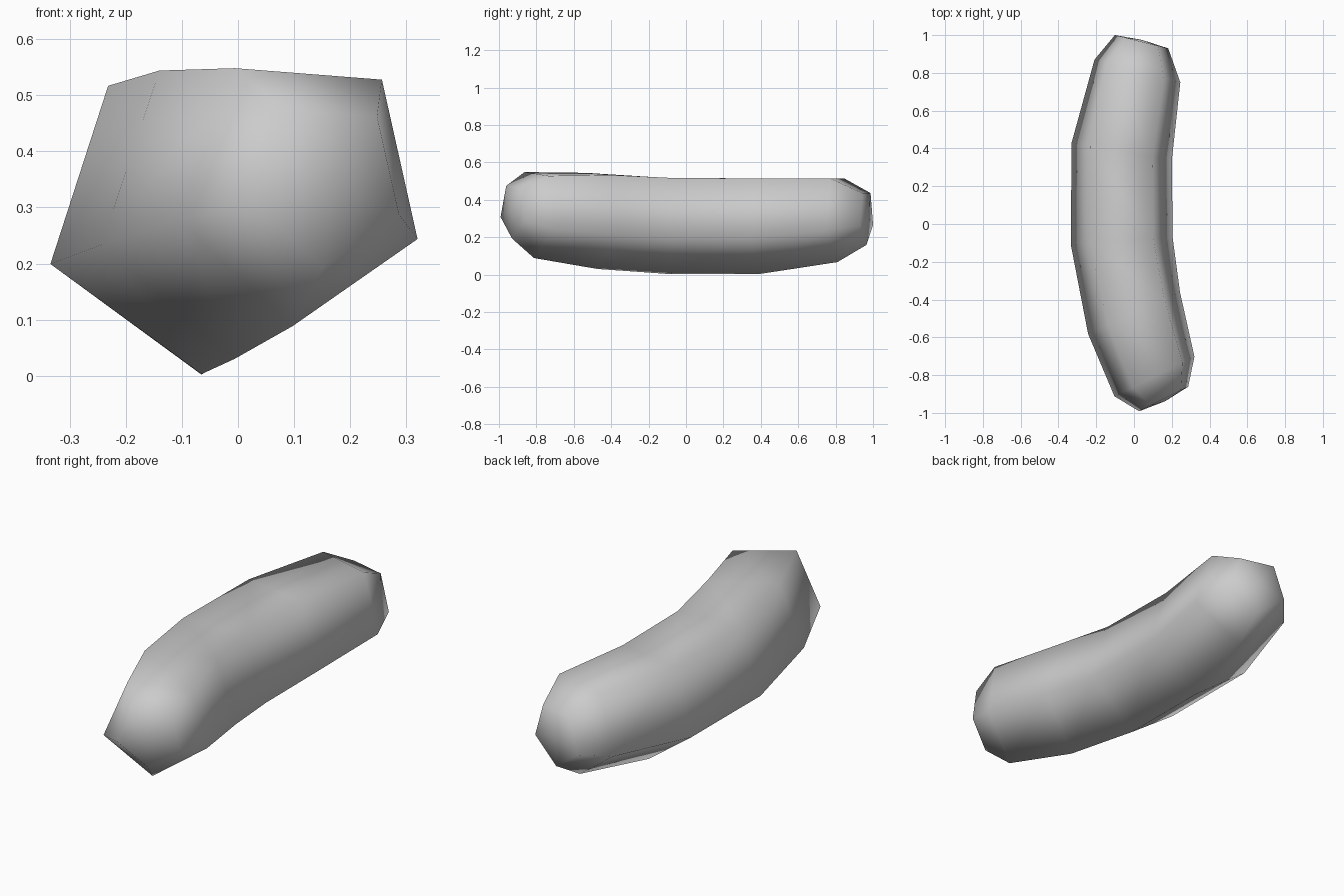
import bpy, bmesh
from math import sin, cos, pi, radians
from mathutils import Matrix, Vector

cube = bpy.data.objects.get("Cube")
if cube:
    bpy.data.objects.remove(cube, do_unlink=True)

grey = bpy.data.materials.new("plain grey")
grey.use_nodes = True
colour = (0.6, 0.6, 0.6, 1)
grey.diffuse_color = colour
grey.node_tree.nodes["Principled BSDF"].inputs["Base Color"].default_value = colour

SIDES = 5
# Sections from front to back: centre x, y, z, radius, heading, roll (degrees)
SECTIONS = [
    (0.16, -0.925, 0.345, 0.153, 26.6, 4),
    (0.113, -0.805, 0.337, 0.249, 26.3, 4),
    (0.003, -0.47, 0.311, 0.281, 24.4, 2),
    (-0.065, -0.09, 0.287, 0.284, 4.3, 0),
    (-0.065, 0.385, 0.285, 0.283, -9.6, 0),
    (0.018, 0.81, 0.314, 0.247, -14.8, 0),
    (0.04, 0.965, 0.312, 0.153, -14, 0),
]


def add_ring(bm, x, y, z, radius, heading, roll):
    """One five-sided section, flat side up."""
    turn = (Matrix.Translation((x, y, z)) @ Matrix.Rotation(radians(heading), 4, 'Z')
            @ Matrix.Rotation(radians(roll), 4, 'Y'))
    angles = [2 * pi * i / SIDES - pi / 2 for i in range(SIDES)]
    return [bm.verts.new(turn @ Vector((radius * cos(a), 0, radius * sin(a)))) for a in angles]


def add_cap(bm, ring, section, bulge):
    """Shallow fan closing an end."""
    x, y, z, _, heading, _ = section
    h = radians(heading)
    tip = bm.verts.new((x - sin(h) * bulge, y + cos(h) * bulge, z))
    for i in range(SIDES):
        bm.faces.new((ring[i], ring[(i + 1) % SIDES], tip))


# Curved body lofted through the sections
bm = bmesh.new()
rings = [add_ring(bm, *s) for s in SECTIONS]
for a, b in zip(rings, rings[1:]):
    for i in range(SIDES):
        j = (i + 1) % SIDES
        bm.faces.new((a[i], a[j], b[j], b[i]))
add_cap(bm, rings[0], SECTIONS[0], -0.014)
add_cap(bm, rings[-1], SECTIONS[-1], 0.01)
bmesh.ops.recalc_face_normals(bm, faces=bm.faces)
for face in bm.faces:
    face.smooth = True

mesh = bpy.data.meshes.new("curved_body")
bm.to_mesh(mesh)
bm.free()
mesh.materials.append(grey)
body = bpy.data.objects.new("curved_body", mesh)
bpy.context.collection.objects.link(body)
